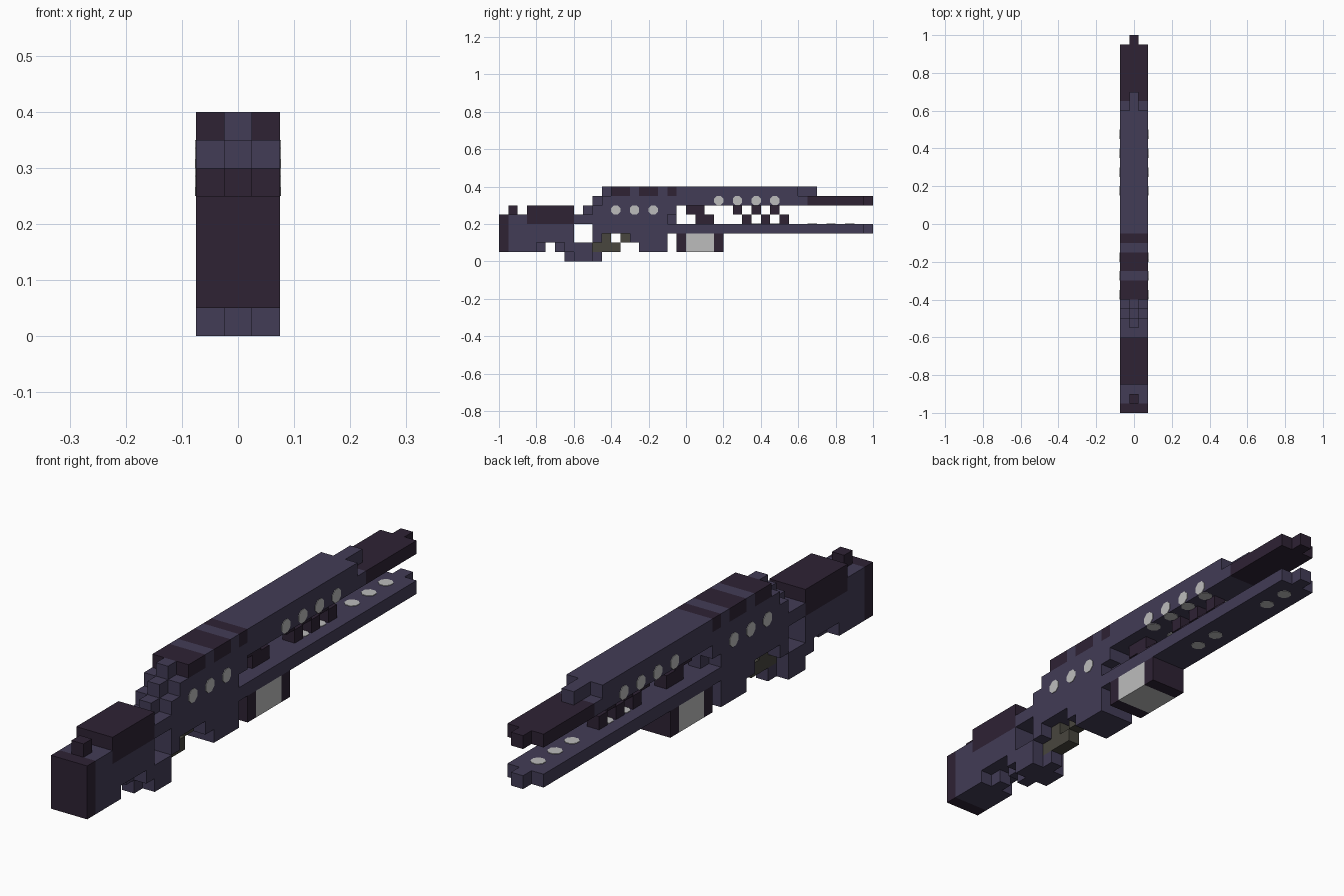
import bpy, bmesh, math
from mathutils import Matrix, Vector

cube = bpy.data.objects.get("Cube")
if cube:
    bpy.data.objects.remove(cube, do_unlink=True)

U = 0.05          # one block
WIDE, MID = 1.5 * U, 0.5 * U


def material(name, rgb):
    col = [((c / 255 + 0.055) / 1.055) ** 2.4 for c in rgb] + [1.0]
    m = bpy.data.materials.new(name)
    m.use_nodes = True
    m.diffuse_color = col
    b = m.node_tree.nodes["Principled BSDF"]
    b.inputs["Base Color"].default_value = col
    b.inputs["Roughness"].default_value = 0.8
    return m


SLATE = material("slate_blue", (66, 60, 86))
DARK = material("dark_plum", (46, 34, 52))
LIGHT = material("light_grey", (188, 188, 188))
OLIVE = material("olive_grey", (72, 70, 62))


def finish(name, bm, mat):
    me = bpy.data.meshes.new(name)
    bm.to_mesh(me)
    bm.free()
    me.materials.append(mat)
    ob = bpy.data.objects.new(name, me)
    bpy.context.collection.objects.link(ob)


def blocks(name, mat, *boxes):
    """Each box: half width, y start, y end, z start, z end."""
    bm = bmesh.new()
    for hw, y0, y1, z0, z1 in boxes:
        size = Matrix.Diagonal((2 * hw, y1 - y0, z1 - z0, 1))
        place = Matrix.Translation((0, (y0 + y1) / 2, (z0 + z1) / 2))
        bmesh.ops.create_cube(bm, size=1, matrix=place @ size)
    finish(name, bm, mat)


def spots(name, points, normal):
    """Thin eight-sided plates facing along the normal."""
    bm = bmesh.new()
    turn = Vector(normal).to_track_quat('Z', 'Y').to_matrix().to_4x4()
    for p in points:
        bmesh.ops.create_cone(bm, cap_ends=True, segments=8, radius1=0.027,
                              radius2=0.027, depth=0.004,
                              matrix=Matrix.Translation(p) @ turn @ Matrix.Rotation(math.pi / 8, 4, 'Z'))
    finish(name, bm, LIGHT)


# Stock
blocks("butt_plate", DARK, (WIDE, -1, -.95, .05, .25))
blocks("stock", SLATE,
       (WIDE, -.95, -.85, .1, .25), (WIDE, -.85, -.6, .1, .2),
       (WIDE, -.95, -.8, .05, .1), (MID, -.8, -.75, .05, .1))
blocks("cheek_rest", DARK, (WIDE, -.85, -.6, .2, .3))
blocks("stock_stud", DARK, (MID, -.95, -.9, .25, .3))

# Grip
blocks("grip", SLATE,
       (WIDE, -.65, -.5, .05, .1), (MID, -.7, -.65, .05, .1),
       (WIDE, -.6, -.5, 0, .05), (MID, -.65, -.6, 0, .05), (MID, -.5, -.45, 0, .05))

# Trigger
blocks("trigger", OLIVE, (MID, -.5, -.35, .05, .1),
       (MID, -.45, -.4, .1, .15), (MID, -.35, -.3, .1, .15))

# Stepped receiver
blocks("receiver", SLATE,
       (WIDE, -.6, -.1, .2, .25), (MID, -.1, -.05, .2, .25),
       (WIDE, -.5, -.05, .25, .3), (MID, -.55, -.5, .25, .3),
       (WIDE, -.5, -.1, .15, .2), (WIDE, -.5, -.45, .1, .15),
       (WIDE, -.3, -.1, .1, .15))
blocks("magazine", SLATE, (WIDE, -.25, -.1, .05, .1))

# Top rail with dark bands
blocks("upper_body", SLATE, (WIDE, -.45, .65, .3, .35), (MID, -.5, -.45, .3, .35))
blocks("top_rail", SLATE, (MID, -.45, -.4, .35, .4),
       (WIDE, -.3, -.25, .35, .4), (WIDE, -.15, -.1, .35, .4),
       (WIDE, -.05, .6, .35, .4), (MID, .6, .7, .35, .4))
blocks("rail_bands", DARK, *[(WIDE, a, b, .35, .4)
                             for a, b in ((-.4, -.3), (-.25, -.15), (-.1, -.05))])

# Barrels
blocks("upper_barrel", DARK, (WIDE, .65, .95, .3, .35), (MID, .95, 1, .3, .35))
blocks("lower_barrel", SLATE, (WIDE, -.1, .95, .15, .2), (MID, .95, 1, .15, .2))

# Core between the barrels
blocks("core_link", DARK, (MID, 0, .1, .25, .3), (MID, .05, .15, .2, .25))
checks = []
for i in range(3):
    y = .25 + 2 * U * i
    checks += [(MID, y, y + U, .25, .3), (MID, y + U, y + 2 * U, .2, .25)]
blocks("core_checks", DARK, *checks)

# Power cell under the barrel
blocks("cell_ends", DARK, (WIDE, -.05, 0, .05, .15), (WIDE, .15, .2, .05, .15))
blocks("cell", LIGHT, (WIDE, 0, .15, .05, .15))

# Light spots
for side, s in (("left", 1), ("right", -1)):
    spots("receiver_spots_" + side, [(s * WIDE, -.375 + .1 * i, .275) for i in range(3)], (s, 0, 0))
    spots("body_spots_" + side, [(s * WIDE, .175 + .1 * i, .325) for i in range(4)], (s, 0, 0))
    spots("underside_spots_" + side, [(s * U, .175 + .1 * i, .3) for i in range(4)], (0, 0, -1))
spots("barrel_top_spots", [(0, y, .2) for y in (.375, .475, .675, .775, .875)], (0, 0, 1))
spots("barrel_bottom_spots", [(0, y, .15) for y in (.375, .475, .775, .875)], (0, 0, -1))
